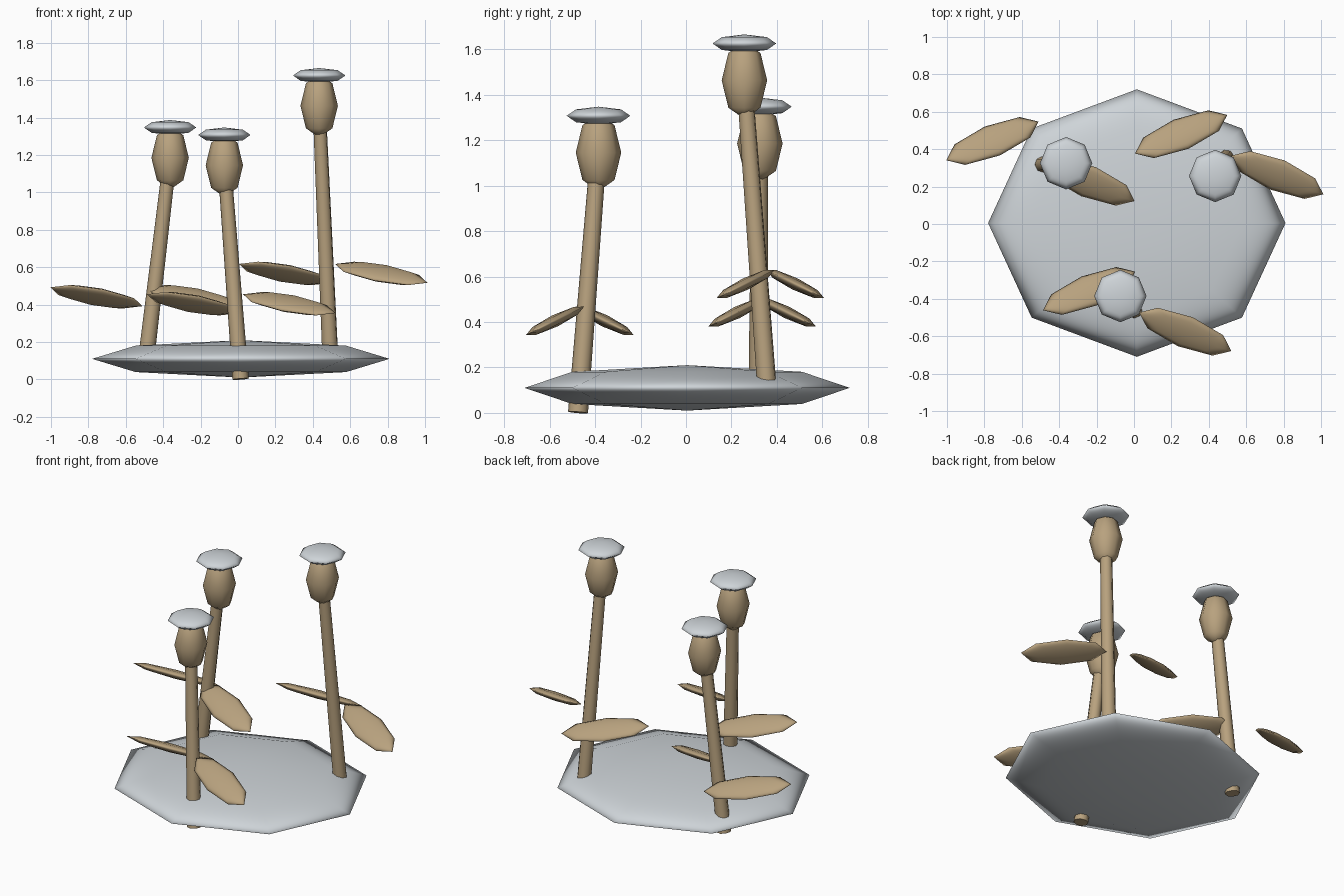
import bpy
from math import radians
from mathutils import Matrix, Vector

cube = bpy.data.objects.get("Cube")
if cube:
    bpy.data.objects.remove(cube, do_unlink=True)


def make_material(name, rgb):
    mat = bpy.data.materials.new(name)
    mat.use_nodes = True
    mat.diffuse_color = (*rgb, 1)
    bsdf = mat.node_tree.nodes["Principled BSDF"]
    bsdf.inputs["Base Color"].default_value = (*rgb, 1)
    return mat


grey = make_material("pale_grey", (0.62, 0.66, 0.69))
tan = make_material("tan", (0.48, 0.36, 0.21))


def ellipsoid(name, centre, radii, mat, turn=Matrix()):
    """Low-poly smooth ellipsoid with eight sides."""
    bpy.ops.mesh.primitive_uv_sphere_add(segments=8, ring_count=4, radius=1)
    obj = bpy.context.object
    obj.name = name
    obj.matrix_world = Matrix.Translation(centre) @ turn @ Matrix.Diagonal((*radii, 1))
    obj.data.materials.append(mat)
    bpy.ops.object.shade_smooth()
    return obj


def stem(name, foot, top):
    """Tapered eight-sided stalk between two points."""
    foot, top = Vector(foot), Vector(top)
    axis = top - foot
    bpy.ops.mesh.primitive_cone_add(vertices=8, radius1=0.044, radius2=0.036,
                                    depth=axis.length)
    obj = bpy.context.object
    obj.name = name
    turn = axis.to_track_quat("Z", "Y").to_matrix().to_4x4()
    obj.matrix_world = Matrix.Translation((foot + top) / 2) @ turn
    obj.data.materials.append(tan)
    bpy.ops.object.shade_smooth_by_angle(angle=radians(50))


# Flat ground disc
ellipsoid("ground_disc", (0.015, 0.005, 0.11), (0.795, 0.715, 0.1), grey)

# Each plant: stalk foot, bud centre, middle point between its two leaves
plants = {
    "left_plant": ((-0.499, 0.318, 0.04), (-0.363, 0.325, 1.185), (-0.5, 0.335, 0.442)),
    "front_plant": ((0.014, -0.475, 0.002), (-0.073, -0.385, 1.145), (0.017, -0.467, 0.405)),
    "tall_plant": ((0.495, 0.358, 0.08), (0.434, 0.257, 1.463), (0.509, 0.371, 0.567)),
}

for name, (foot, bud, leaf_mid) in plants.items():
    stem(name + "_stem", foot, bud)
    ellipsoid(name + "_bud", bud, (0.1, 0.1, 0.17), tan)
    ellipsoid(name + "_cap", Vector(bud) + Vector((0, 0, 0.162)), (0.14, 0.14, 0.04), grey)
    # Leaf pair, mirrored in yaw and tilt
    for side, label in ((-1, "a"), (1, "b")):
        centre = Vector(leaf_mid) + side * Vector((0.257, -0.109, 0))
        turn = (Matrix.Rotation(side * radians(26), 4, "X")
                @ Matrix.Rotation(-side * radians(25), 4, "Z"))
        ellipsoid(f"{name}_leaf_{label}", centre, (0.272, 0.095, 0.027), tan, turn)
